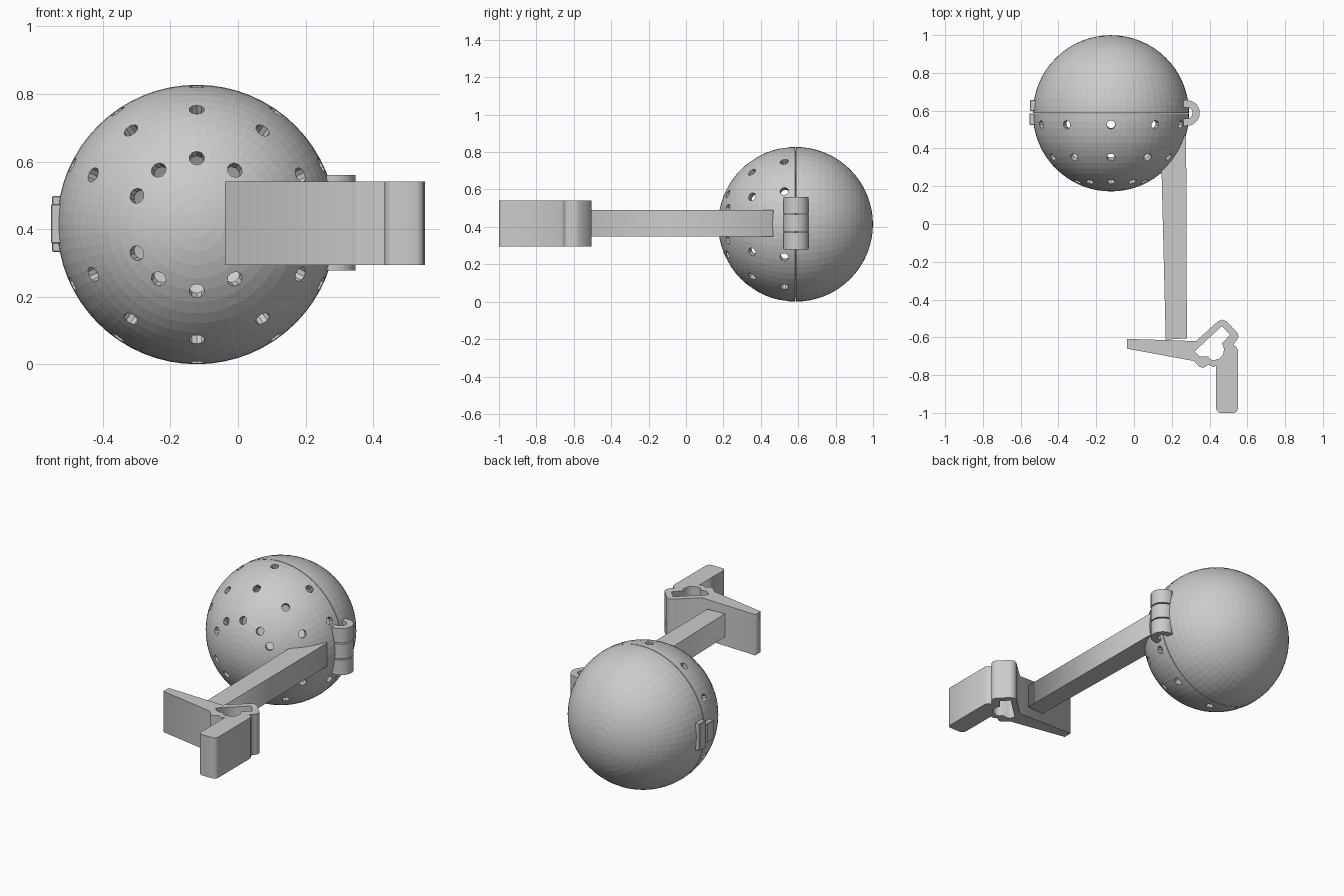
import bpy, bmesh
from math import sin, cos, pi, radians, sqrt
from mathutils import Vector, Matrix

if "Cube" in bpy.data.objects:
    bpy.data.objects.remove(bpy.data.objects["Cube"])

C = Vector((-0.122, 0.586, 0.414))   # ball centre
R = 0.4135                           # ball radius
WALL = 0.03


def mesh_object(name, bm):
    me = bpy.data.meshes.new(name)
    bm.to_mesh(me)
    bm.free()
    ob = bpy.data.objects.new(name, me)
    bpy.context.collection.objects.link(ob)
    return ob


def activate(ob):
    bpy.ops.object.select_all(action='DESELECT')
    ob.select_set(True)
    bpy.context.view_layer.objects.active = ob


def extrude_outline(name, loops, z0, z1):
    """Extrude flat xy outlines (outer loop, then holes) from z0 to z1."""
    cu = bpy.data.curves.new(name, 'CURVE')
    cu.dimensions = '2D'
    cu.fill_mode = 'BOTH'
    cu.extrude = (z1 - z0) / 2
    for pts in loops:
        sp = cu.splines.new('POLY')
        sp.points.add(len(pts) - 1)
        for p, (x, y) in zip(sp.points, pts):
            p.co = (x, y, 0, 1)
        sp.use_cyclic_u = True
    ob = bpy.data.objects.new(name, cu)
    bpy.context.collection.objects.link(ob)
    ob.location.z = (z0 + z1) / 2
    activate(ob)
    bpy.ops.object.convert(target='MESH')
    return bpy.context.object


def half_shell(name, side):
    """Hollow half ball, poles along y; side -1 is front, +1 is back."""
    bm = bmesh.new()
    bmesh.ops.create_uvsphere(bm, u_segments=64, v_segments=32, radius=R,
                              matrix=Matrix.Rotation(pi / 2, 4, 'X'))
    bmesh.ops.bisect_plane(bm, geom=bm.verts[:] + bm.edges[:] + bm.faces[:], dist=1e-5,
                           plane_co=(0, side * 0.002, 0), plane_no=(0, -side, 0),
                           clear_outer=True)
    bmesh.ops.translate(bm, verts=bm.verts, vec=C)
    ob = mesh_object(name, bm)
    activate(ob)
    m = ob.modifiers.new('wall', 'SOLIDIFY')
    m.thickness = WALL
    m.offset = -1
    bpy.ops.object.modifier_apply(modifier=m.name)
    return ob


def box(name, lo, hi):
    bm = bmesh.new()
    lo, hi = Vector(lo), Vector(hi)
    bmesh.ops.create_cube(bm, size=1, matrix=Matrix.Translation((lo + hi) / 2)
                          @ Matrix.Diagonal((hi - lo).to_4d()))
    bmesh.ops.bevel(bm, geom=bm.edges[:], offset=0.003, segments=1, affect='EDGES')
    return mesh_object(name, bm)


# Ball: plain back half, perforated front half
half_shell('back_half', 1)
front = half_shell('front_half', -1)

# Radial drill holes in three rings
bm = bmesh.new()
for ring_r in (0.409, 0.341, 0.197):
    dy = -sqrt(R * R - ring_r * ring_r)
    for a in (0, 35, 64.4, 115.6, 145, 180, 215, 244.4, 295.6, 325):
        d = Vector((ring_r * sin(radians(a)), dy, ring_r * cos(radians(a)))).normalized()
        bmesh.ops.create_cone(bm, cap_ends=True, segments=10, radius1=0.023, radius2=0.023,
                              depth=0.14, matrix=Matrix.Translation(C + d * (R - 0.015))
                              @ d.to_track_quat('Z', 'Y').to_matrix().to_4x4())
cutter = mesh_object('hole_cutter', bm)
cutter.hide_render = True
activate(front)
m = front.modifiers.new('holes', 'BOOLEAN')
m.operation = 'DIFFERENCE'
m.solver = 'EXACT'
m.object = cutter
bpy.ops.object.modifier_apply(modifier=m.name)
bpy.data.objects.remove(cutter)

# Hinge: three C-shaped knuckles hugging the ball
hx, hy = 0.28, 0.588
arc = [-pi / 2 + pi * i / 14 for i in range(15)]
knuckle = [(0.262, hy - 0.068)] + [(hx + 0.068 * cos(a), hy + 0.068 * sin(a)) for a in arc]
knuckle += [(0.262, hy + 0.068), (0.262, hy + 0.03)]
knuckle += [(hx + 0.03 * cos(a), hy + 0.03 * sin(a)) for a in reversed(arc)]
knuckle += [(0.262, hy - 0.03)]
for i, (z0, z1) in enumerate(((0.278, 0.369), (0.376, 0.465), (0.472, 0.56))):
    extrude_outline(f'hinge_knuckle_{i + 1}', [knuckle], z0, z1)

# Clasp plates on the opposite side
box('clasp_catch', (-0.55, 0.598, 0.333), (-0.515, 0.656, 0.498))
box('clasp_tab', (-0.553, 0.524, 0.358), (-0.515, 0.586, 0.474))

# Straight arm joining the ball to the clip
extrude_outline('arm', [[(0.168, -0.612), (0.28, -0.605), (0.276, 0.46), (0.26, 0.475),
                         (0.205, 0.36), (0.133, 0.285), (0.146, 0.275)]], 0.349, 0.49)

# Spring clip with two finger grips and a hollow jaw
clip_outer = [(-0.038, -0.608), (-0.038, -0.66), (0.317, -0.725), (0.345, -0.755),
              (0.365, -0.762), (0.395, -0.745), (0.42, -0.757), (0.434, -0.75),
              (0.434, -0.975), (0.439, -0.99), (0.453, -1.0), (0.53, -1.0),
              (0.544, -0.993), (0.55, -0.978), (0.55, -0.667), (0.541, -0.65),
              (0.524, -0.64), (0.545, -0.615), (0.553, -0.595), (0.547, -0.575),
              (0.492, -0.517), (0.466, -0.506), (0.442, -0.517), (0.328, -0.62)]
clip_inner = [(0.321, -0.674), (0.466, -0.54), (0.508, -0.587), (0.466, -0.632),
              (0.477, -0.66), (0.472, -0.692), (0.452, -0.713), (0.42, -0.722),
              (0.402, -0.715), (0.392, -0.70), (0.35, -0.702)]
extrude_outline('clip', [clip_outer, clip_inner], 0.294, 0.541)
